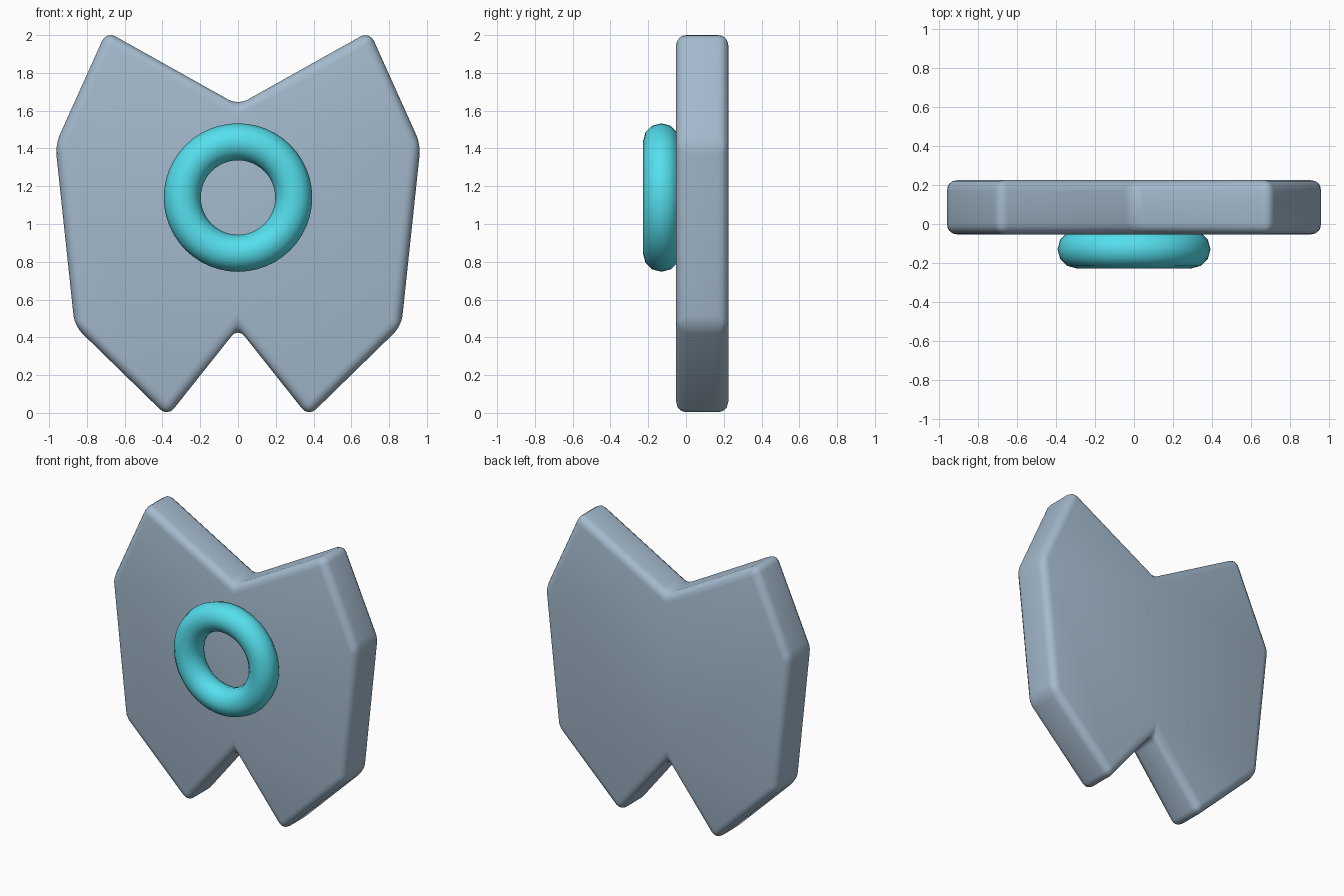
import bpy, bmesh, math

if "Cube" in bpy.data.objects:
    bpy.data.objects.remove(bpy.data.objects["Cube"])


def paint(obj, name, colour):
    mat = bpy.data.materials.new(name)
    mat.diffuse_color = (*colour, 1)
    mat.use_nodes = True
    mat.node_tree.nodes["Principled BSDF"].inputs["Base Color"].default_value = mat.diffuse_color
    obj.data.materials.append(mat)


# Right half of the plate outline (x, z), from top notch to bottom notch
half = [(0, 1.63), (0.697, 2.02), (0.967, 1.42), (0.865, 0.46), (0.373, -0.02), (0, 0.45)]
outline = half + [(-x, z) for x, z in reversed(half[1:-1])]
FRONT, BACK = -0.053, 0.225

# Plate: extruded outline with rounded edges
bm = bmesh.new()
face = bm.faces.new([bm.verts.new((x, FRONT, z)) for x, z in outline])
ext = bmesh.ops.extrude_face_region(bm, geom=[face], use_keep_orig=True)
moved = [g for g in ext["geom"] if isinstance(g, bmesh.types.BMVert)]
bmesh.ops.translate(bm, verts=moved, vec=(0, BACK - FRONT, 0))
bmesh.ops.recalc_face_normals(bm, faces=bm.faces)
mesh = bpy.data.meshes.new("plate")
bm.to_mesh(mesh)
bm.free()
mesh.shade_smooth()
plate = bpy.data.objects.new("plate", mesh)
bpy.context.collection.objects.link(plate)
bevel = plate.modifiers.new("rounded_edges", "BEVEL")
bevel.width = 0.055
bevel.segments = 4
bevel.limit_method = "NONE"
paint(plate, "slate", (0.37, 0.49, 0.61))

# Ring: torus set into the front face
bpy.ops.mesh.primitive_torus_add(major_radius=0.295, minor_radius=0.098,
                                 major_segments=48, minor_segments=12,
                                 location=(0, -0.13, 1.14),
                                 rotation=(math.radians(90), 0, 0))
ring = bpy.context.object
ring.name = "ring"
bpy.ops.object.shade_smooth()
paint(ring, "cyan", (0.09, 0.74, 0.85))
